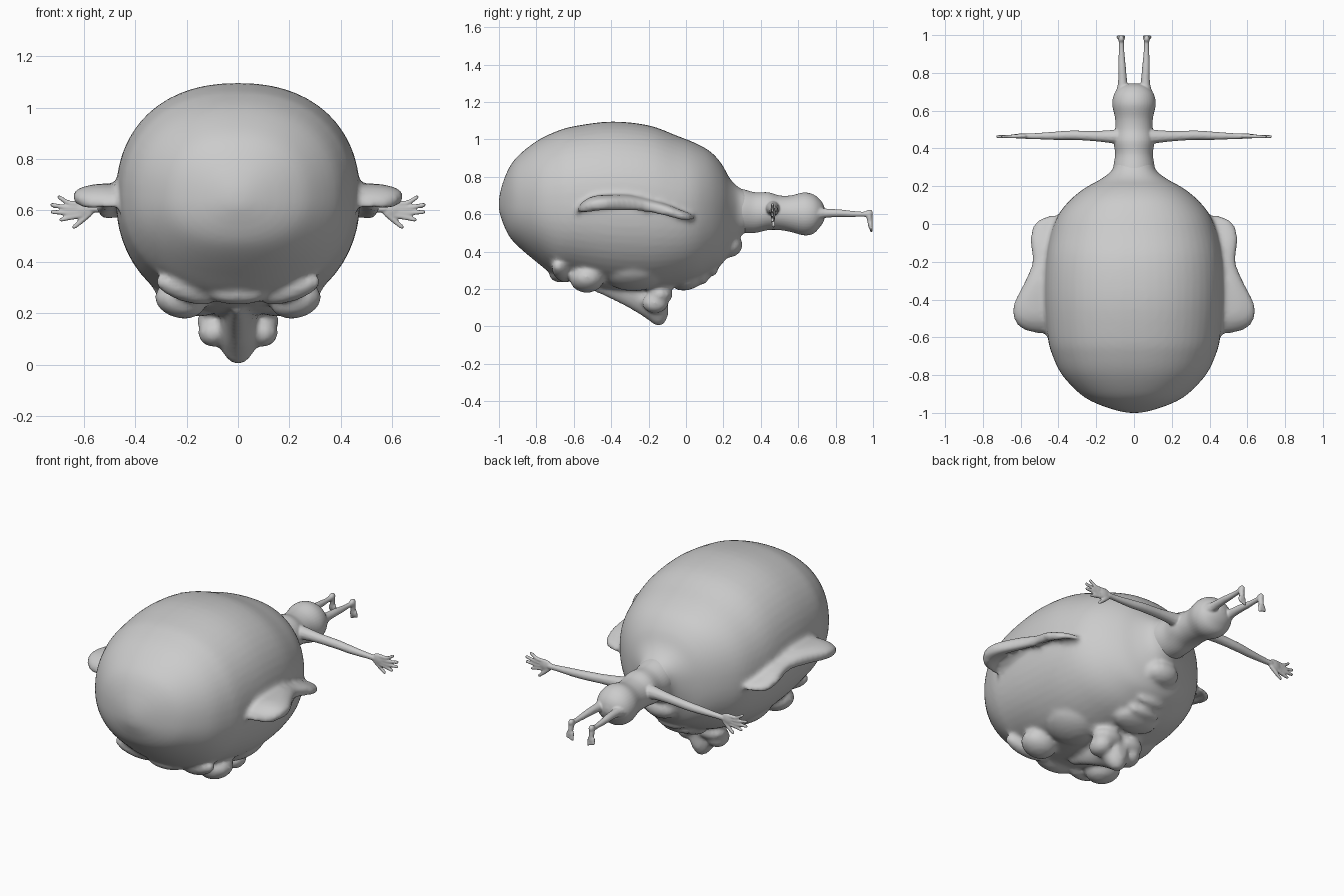
import bpy, math
from mathutils import Vector, Matrix

if "Cube" in bpy.data.objects:
    bpy.data.objects.remove(bpy.data.objects["Cube"])

skin = bpy.data.materials.new("grey clay")
skin.diffuse_color = (0.6, 0.6, 0.6, 1)
skin.use_nodes = True
skin.node_tree.nodes["Principled BSDF"].inputs["Base Color"].default_value = skin.diffuse_color


class Shell:
    """Collects closed shells before they are fused into one surface."""
    def __init__(self):
        self.verts, self.faces = [], []


def resample(rows, k=4):
    """Catmull-Rom smoothing of a table of section values."""
    out = []
    for i in range(len(rows) - 1):
        a, b, c, d = (rows[max(0, min(len(rows) - 1, i + j))] for j in (-1, 0, 1, 2))
        for s in range(k):
            t = s / k
            out.append([q + 0.5 * t * (r - p + t * (2*p - 5*q + 4*r - e + t * (3*(q - r) + e - p)))
                        for p, q, r, e in zip(a, b, c, d)])
    return out + [list(rows[-1])]


def loft(sh, rings):
    """Skin closed rings and cap both ends, faces pointing outward."""
    o, n, m = len(sh.verts), len(rings[0]), len(rings)
    pts = [Vector(p) for r in rings for p in r]
    a, b = rings[m // 2 - 1], rings[m // 2]
    mid = sum((Vector(p) for p in a), Vector()) / n
    p0, p1, q0 = Vector(a[0]), Vector(a[1]), Vector(b[0])
    flip = (p1 - p0).cross(q0 - p0).dot(p0 - mid) < 0
    faces = [(k*n + i, k*n + (i+1) % n, (k+1)*n + (i+1) % n, (k+1)*n + i)
             for k in range(m - 1) for i in range(n)]
    faces += [tuple(range(n))[::-1], tuple(range((m - 1) * n, m * n))]
    sh.verts += pts
    sh.faces += [tuple(o + i for i in (f[::-1] if flip else f)) for f in faces]


def spow(v, e):
    return math.copysign(abs(v) ** e, v)


def body_loft(sh, rows, top_exp=2.0, low_exp=2.0, n=56):
    """Sections along y: (y, half width, top z, middle z, bottom z)."""
    rings = []
    for y, w, zt, zm, zb in resample(rows):
        ring = []
        for i in range(n):
            a = 2 * math.pi * i / n
            c, s = math.cos(a), math.sin(a)
            e = 2 / (top_exp if s > 0 else low_exp)
            ring.append((w * spow(c, e), y, zm + ((zt - zm) if s > 0 else (zm - zb)) * spow(s, e)))
        rings.append(ring)
    loft(sh, rings)


def ball(sh, loc, size, rot=(0, 0, 0), n=20, m=12):
    mat = Matrix.Translation(loc)
    for ax, r in zip("XYZ", rot):
        mat = mat @ Matrix.Rotation(r, 4, ax)
    mat = mat @ Matrix.Diagonal((*size, 1))
    lats = [math.pi * (0.02 + 0.96 * k / m) for k in range(m + 1)]
    loft(sh, [[mat @ Vector((math.sin(t) * math.cos(2*math.pi*i/n), math.sin(t) * math.sin(2*math.pi*i/n),
                             -math.cos(t))) for i in range(n)] for t in lats])


def tube(sh, pts, n=12):
    """Round limb through (x, y, z, radius) points with rounded ends."""
    rows = resample(pts, 3)
    rings = []
    for i, r in enumerate(rows):
        d = Vector(rows[min(i + 1, len(rows) - 1)][:3]) - Vector(rows[max(i - 1, 0)][:3])
        q = d.to_track_quat('Z', 'Y')
        rings.append([Vector(r[:3]) + q @ Vector((r[3] * math.cos(2*math.pi*j/n),
                                                  r[3] * math.sin(2*math.pi*j/n), 0)) for j in range(n)])
    loft(sh, rings)
    for p in (pts[0], pts[-1]):
        ball(sh, p[:3], (p[3],) * 3, n=10, m=6)


def finish(sh, name, voxel, smooth):
    me = bpy.data.meshes.new(name)
    me.from_pydata(sh.verts, [], sh.faces)
    me.materials.append(skin)
    ob = bpy.data.objects.new(name, me)
    bpy.context.collection.objects.link(ob)
    rm = ob.modifiers.new("fuse", 'REMESH')
    rm.mode, rm.voxel_size, rm.use_smooth_shade = 'VOXEL', voxel, True
    sm = ob.modifiers.new("soften", 'SMOOTH')
    sm.factor, sm.iterations = 0.5, smooth


# ---- head: skull, ears, nose and face ----
sh = Shell()
body_loft(sh, [
    (-1.0, .03, .68, .65, .62), (-.985, .10, .75, .65, .57), (-.95, .20, .84, .65, .49),
    (-.9, .285, .91, .65, .43), (-.8, .38, .99, .65, .345), (-.7, .43, 1.04, .65, .27),
    (-.6, .457, 1.07, .65, .245), (-.4, .474, 1.095, .65, .20), (-.2, .468, 1.075, .64, .19),
    (-.05, .44, 1.02, .62, .215), (.05, .40, .98, .62, .245), (.13, .335, .935, .62, .29),
    (.19, .26, .87, .62, .33), (.235, .18, .79, .62, .40), (.28, .12, .745, .62, .47),
    (.33, .10, .72, .62, .51)], 2.25, 2.15)
# nose bridge and tip
body_loft(sh, [(-.52, .03, .3, .25, .2), (-.42, .05, .3, .24, .155), (-.3, .06, .3, .2, .095),
               (-.21, .075, .28, .13, .04), (-.16, .075, .26, .1, .005), (-.12, .06, .24, .1, .012),
               (-.095, .025, .2, .1, .06)], 2, 1.8, 32)
# brow centre, lips and chin
ball(sh, (0, -.67, .275), (.12, .06, .04))
ball(sh, (0, .01, .235), (.13, .08, .04), (.25, 0, 0))
ball(sh, (0, .085, .255), (.10, .035, .03), (.3, 0, 0))
ball(sh, (0, .14, .30), (.09, .03, .03), (.5, 0, 0))
ball(sh, (0, .235, .43), (.10, .07, .06), (.5, 0, 0))

EAR = [(-.58, .50, .62, .012), (-.555, .59, .635, .03), (-.5, .635, .655, .04), (-.42, .635, .662, .042),
       (-.3, .575, .66, .042), (-.2, .537, .645, .035), (-.1, .548, .62, .032), (-.03, .54, .597, .027),
       (.02, .505, .585, .02), (.045, .44, .58, .01)]
for s in (-1, 1):
    # ear, cupped underneath
    rings, xi = [], .40
    for y, xo, z, b in resample(EAR):
        ring = []
        for i in range(32):
            a = 2 * math.pi * i / 32
            dz = math.sin(a) if i <= 16 else -abs(math.sin(2 * a))
            ring.append((s * ((xi + xo) / 2 + (xo - xi) / 2 * math.cos(a)), y, z + b * dz))
        rings.append(ring)
    loft(sh, rings)
    # nostril wing, eye, brow, cheek
    ball(sh, (s * .095, -.165, .125), (.06, .07, .055))
    ball(sh, (s * .07, -.14, .17), (.09, .07, .05))
    ball(sh, (s * .225, -.53, .25), (.10, .09, .068), (0, s * -.25, 0))
    ball(sh, (s * .20, -.66, .295), (.13, .05, .05), (0, s * -.3, s * -.25))
    ball(sh, (s * .20, -.28, .28), (.14, .16, .08), (0, s * -.4, 0))
finish(sh, "head", .014, 4)

# ---- body: torso, arms, hands, legs and feet ----
sh = Shell()
body_loft(sh, [(.22, .12, .75, .62, .51), (.3, .11, .735, .62, .50), (.37, .10, .717, .61, .50),
               (.44, .108, .717, .61, .515), (.5, .10, .70, .605, .515), (.56, .10, .70, .605, .505),
               (.63, .115, .716, .60, .487), (.68, .108, .706, .60, .495), (.715, .085, .68, .60, .53),
               (.735, .055, .65, .60, .56), (.745, .015, .615, .60, .59)], n=40)
FINGERS = [(.695, .652), (.722, .622), (.72, .594), (.687, .564)]
for s in (-1, 1):
    # arm
    tube(sh, [(s * .06, .462, .63, .045), (s * .13, .463, .63, .034), (s * .22, .466, .625, .027),
              (s * .33, .47, .618, .025), (s * .42, .467, .612, .022), (s * .53, .465, .608, .016),
              (s * .57, .465, .607, .016)])
    # palm, fingers and thumb
    ball(sh, (s * .597, .465, .605), (.042, .014, .034))
    for i, (x, z) in enumerate(FINGERS):
        tube(sh, [(s * .60, .465, .628 - i * .015, .011), (s * .655, .463, .629 - i * .019, .010),
                  (s * x, .463, z, .0085)], 10)
    tube(sh, [(s * .575, .465, .59, .012), (s * .605, .467, .562, .011), (s * .636, .468, .536, .0085)], 10)
    # leg
    tube(sh, [(s * .06, .68, .60, .045), (s * .06, .74, .605, .026), (s * .063, .82, .605, .021),
              (s * .065, .87, .602, .018), (s * .066, .93, .60, .014), (s * .067, .975, .60, .015)])
    # foot with heel and toes
    ball(sh, (s * .067, .98, .605), (.016, .02, .02))
    tube(sh, [(s * .067, .978, .60, .017), (s * .068, .983, .57, .015), (s * .069, .986, .54, .013)])
    ball(sh, (s * .069, .987, .54), (.024, .012, .022))
    for i in range(4):
        tube(sh, [(s * (.055 + i * .0095), .988, .54, .008),
                  (s * (.052 + i * .0115), .991, .51 + i * .004, .0078)], 8)
finish(sh, "body", .0055, 2)
